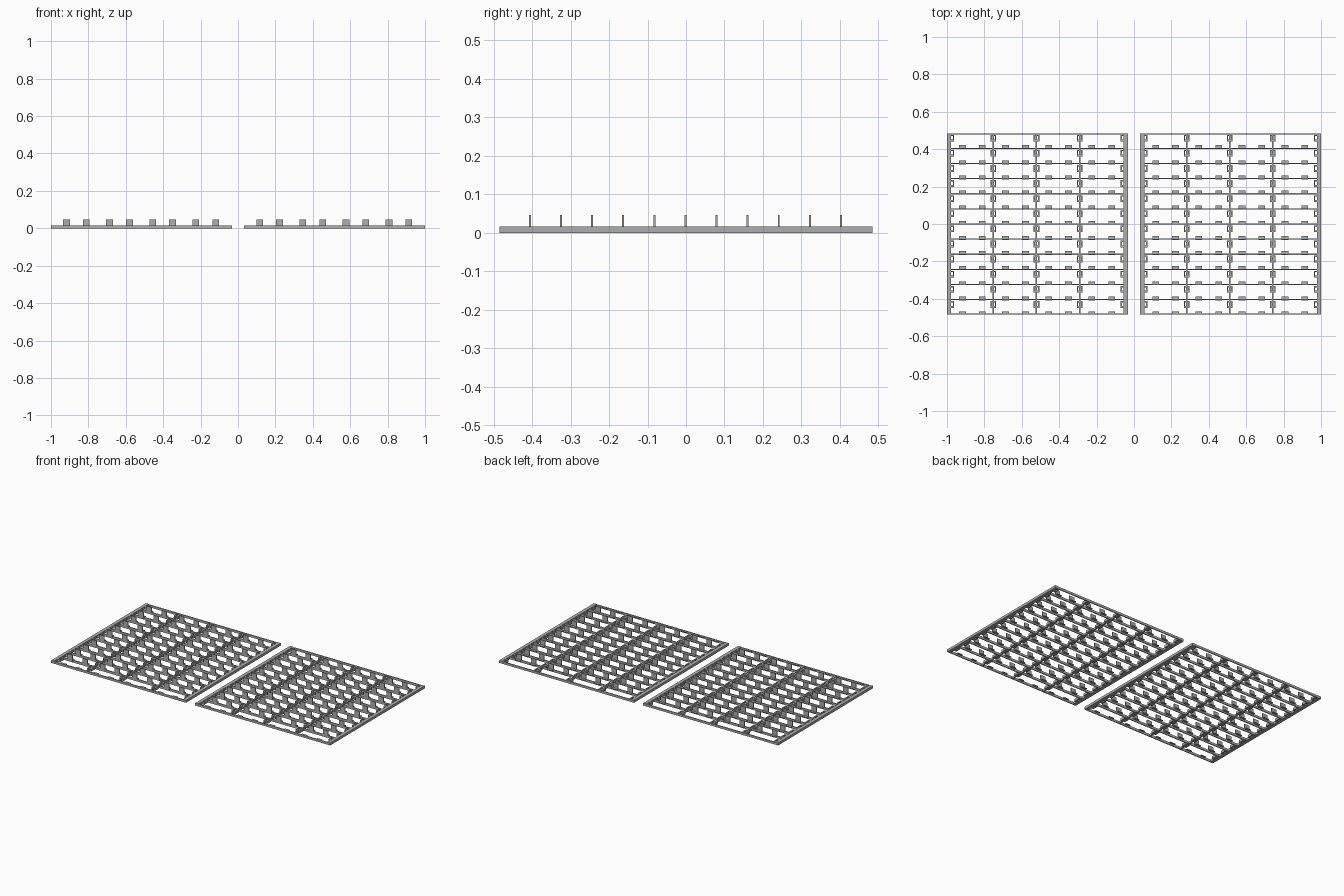
import bpy

cube = bpy.data.objects.get("Cube")
if cube:
    bpy.data.objects.remove(cube, do_unlink=True)

grey = bpy.data.materials.new("plain grey")
grey.use_nodes = True
colour = (0.42, 0.42, 0.42, 1)
grey.diffuse_color = colour
grey.node_tree.nodes["Principled BSDF"].inputs["Base Color"].default_value = colour

WIDTH, HALF_DEPTH, HEIGHT = 0.967, 0.485, 0.016
ROWS = 12
PITCH = 2 * HALF_DEPTH / ROWS
BAR = 0.006


def add_boxes(name, boxes):
    """One object from boxes given as (x0, x1, y0, y1, z0, z1)."""
    verts, faces = [], []
    for x0, x1, y0, y1, z0, z1 in boxes:
        n = len(verts)
        verts += [(x, y, z) for z in (z0, z1)
                  for x, y in ((x0, y0), (x1, y0), (x1, y1), (x0, y1))]
        faces += [(n + 3, n + 2, n + 1, n), (n + 4, n + 5, n + 6, n + 7)]
        for i in range(4):
            j = (i + 1) % 4
            faces.append((n + i, n + j, n + 4 + j, n + 4 + i))
    mesh = bpy.data.meshes.new(name)
    mesh.from_pydata(verts, [], faces)
    mesh.materials.append(grey)
    obj = bpy.data.objects.new(name, mesh)
    bpy.context.collection.objects.link(obj)


def ring(x, y, w, d, wall):
    """Four walls round a square hole, centred on x, y."""
    a, b, c, e = x - w / 2, x + w / 2, y - d / 2, y + d / 2
    return [(a, a + wall, c, e, 0, HEIGHT), (b - wall, b, c, e, 0, HEIGHT),
            (a + wall, b - wall, c, c + wall * 1.5, 0, HEIGHT),
            (a + wall, b - wall, e - wall, e, 0, HEIGHT)]


def build_panel(side, left):
    rail = 0.022
    # Side rails
    add_boxes(side + "_side_rails", [
        (x, x + rail, -HALF_DEPTH, HALF_DEPTH, 0, HEIGHT)
        for x in (left, left + WIDTH - rail)])

    # Slats running across the panel
    rows = [HALF_DEPTH - k * PITCH for k in range(ROWS + 1)]
    slats = []
    for y in rows:
        mid = max(-HALF_DEPTH + BAR / 2, min(HALF_DEPTH - BAR / 2, y))
        slats.append((left + rail, left + WIDTH - rail,
                      mid - BAR / 2, mid + BAR / 2, 0, HEIGHT - 0.001))
    add_boxes(side + "_slats", slats)

    # Lengthwise ribs
    rib_x = [left + 0.248 + i * 0.2305 for i in range(3)]
    add_boxes(side + "_ribs", [
        (x - 0.004, x + 0.004, -HALF_DEPTH, HALF_DEPTH, 0, HEIGHT - 0.003)
        for x in rib_x])

    # Hollow clips where ribs and rails meet each row
    clips = []
    for x in [left + 0.023] + rib_x + [left + WIDTH - 0.023]:
        for y in rows[:-1]:
            clips += ring(x, y - 0.026, 0.03, 0.036, 0.007)
    add_boxes(side + "_clips", clips)

    # Small feet on every row, with an upright tab on the inner rows
    feet, tabs = [], []
    for bay in range(4):
        for offset in (0.083, 0.189):
            x = left + offset + bay * 0.2305
            for y in rows[1:]:
                feet.append((x - 0.018, x + 0.018, y, y + 0.017, 0.010, 0.014))
            for y in rows[1:-1]:
                tabs.append((x - 0.018, x + 0.018, y - 0.004, y + 0.001,
                             0.002, 0.047))
    add_boxes(side + "_feet", feet)
    add_boxes(side + "_upright_tabs", tabs)


build_panel("right", -1.0)
build_panel("left", 1.0 - WIDTH)
